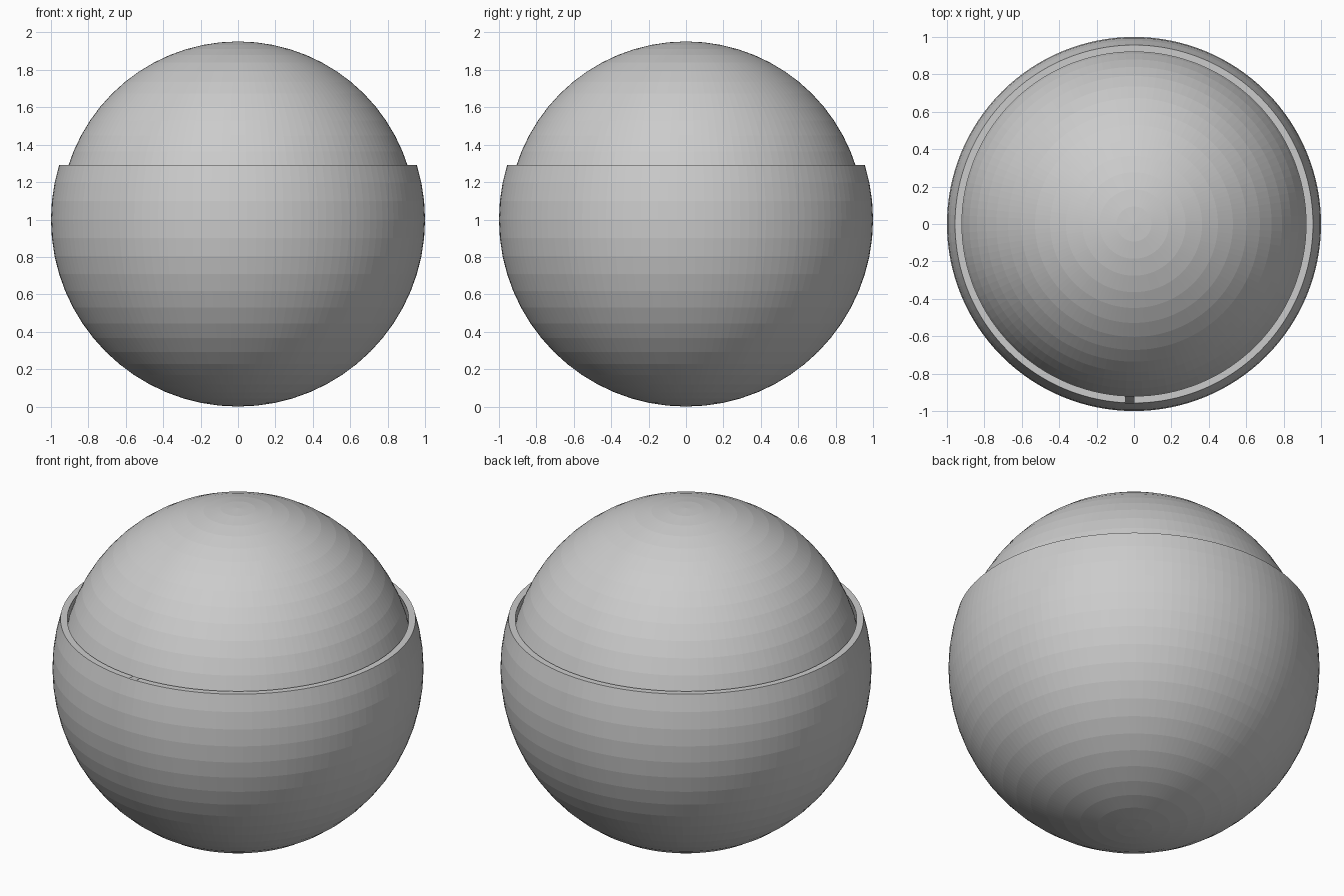
import bpy, math

if "Cube" in bpy.data.objects:
    bpy.data.objects.remove(bpy.data.objects["Cube"])

SEG, RINGS = 128, 32
CENTRE = 1.0

grey = bpy.data.materials.new("plain grey")
grey.diffuse_color = (0.6, 0.6, 0.6, 1)
grey.use_nodes = True
grey.node_tree.nodes["Principled BSDF"].inputs["Base Color"].default_value = grey.diffuse_color


def lathe(name, profile, skip=None):
    """Spin (radius, z) points round z; radius 0 becomes a single pole vertex.
    skip = (profile step, segment) leaves out one face."""
    verts, rows, faces = [], [], []
    for r, z in profile:
        start = len(verts)
        if r < 1e-6:
            verts.append((0, 0, z))
            rows.append([start] * SEG)
        else:
            for k in range(SEG):
                a = -math.pi / 2 + 2 * math.pi * k / SEG
                verts.append((r * math.cos(a), r * math.sin(a), z))
            rows.append([start + k for k in range(SEG)])
    for i in range(len(rows) - 1):
        lo, hi = rows[i], rows[i + 1]
        for k in range(SEG):
            if skip == (i, k):
                continue
            n = (k + 1) % SEG
            quad = [lo[k], lo[n], hi[n], hi[k]]
            faces.append(list(dict.fromkeys(quad)))
    mesh = bpy.data.meshes.new(name)
    mesh.from_pydata(verts, [], faces)
    mesh.materials.append(grey)
    mesh.update()
    obj = bpy.data.objects.new(name, mesh)
    bpy.context.collection.objects.link(obj)
    return obj


def arc(radius, last):
    """Sphere profile from the bottom pole up to ring number last."""
    pts = []
    for i in range(last + 1):
        a = -math.pi / 2 + math.pi * i / RINGS
        r = 0 if i in (0, RINGS) else radius * math.cos(a)
        pts.append((r, CENTRE + radius * math.sin(a)))
    return pts


# Inner ball
lathe("inner_ball", arc(0.952, RINGS))

# Outer cup: outer wall, flat rim, inner wall, with one rim face left open
last = RINGS // 2 + 3
outer = arc(1.0, last)
inner = arc(0.964, last)
inner[-1] = (0.92, outer[-1][1])
lathe("outer_cup", outer + inner[::-1], skip=(last, SEG - 1))
